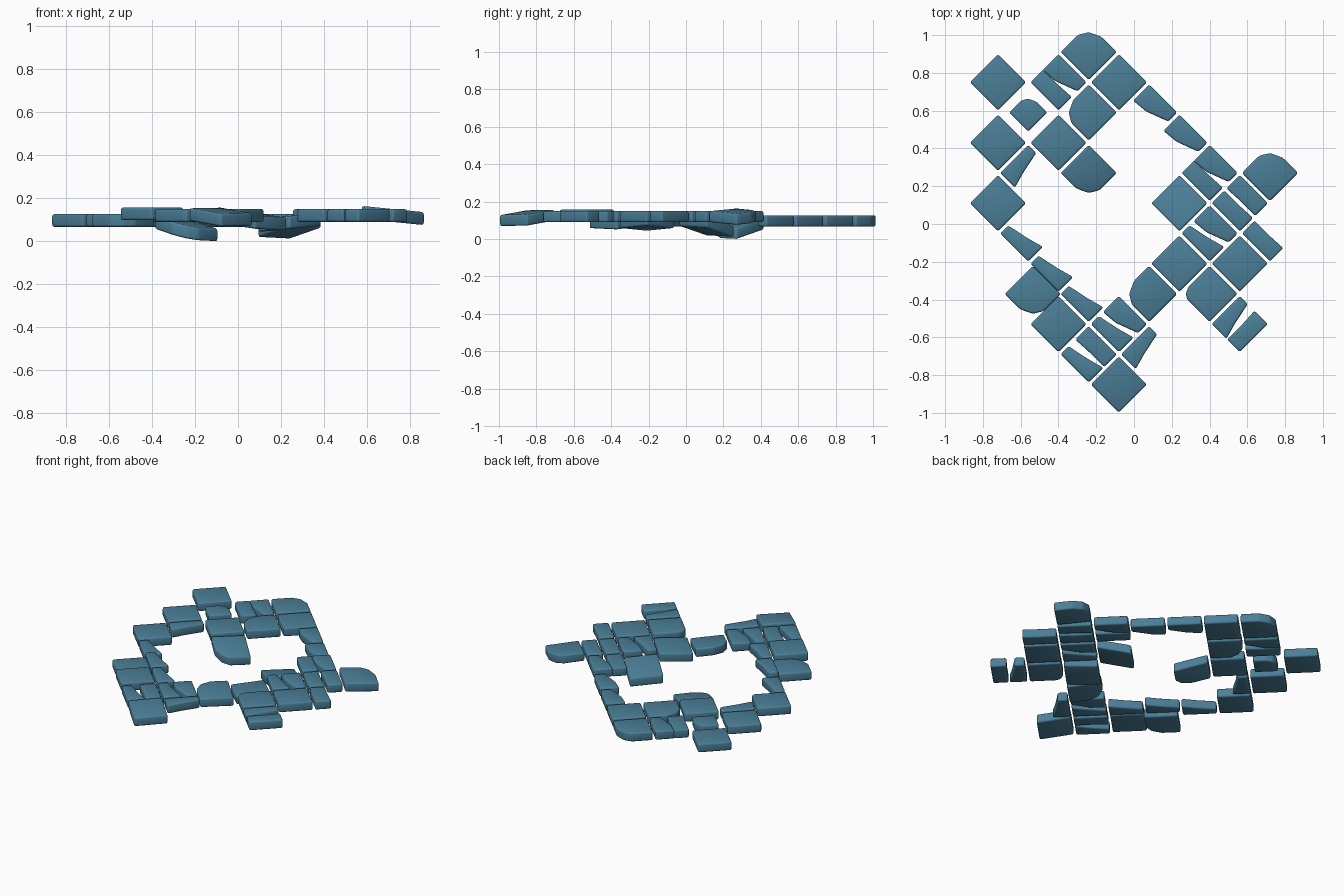
import bpy, bmesh, math
from mathutils import Matrix, Vector

cube = bpy.data.objects.get("Cube")
if cube:
    bpy.data.objects.remove(cube, do_unlink=True)

PITCH = 0.16      # half the diagonal spacing of the paving grid
HALF = 0.105      # half the side of a full stone
THICK = 0.06

stone = bpy.data.materials.new("blue_grey_stone")
stone.use_nodes = True
COLOUR = (0.07, 0.21, 0.31, 1)
stone.diffuse_color = COLOUR
stone.node_tree.nodes["Principled BSDF"].inputs["Base Color"].default_value = COLOUR

# Sunken or leaning stones: cell -> (height, slope along x, slope along y)
leaning = {
    (0, 0): (0.113, -0.08, 0.1),
    (-2, 2): (0.128, 0, 0),
    (-1, 7): (0.058, -0.2, 0.15),
    (2, 6): (0.07, 0.15, -0.2),
    (2, 4): (0.088, 0.1, 0),
    (1, 3): (0.095, -0.1, 0.05),
    (5, 7): (0.12, -0.1, 0),
}


def lay_stone(name, cell, outline, quarter=0):
    """Extrude an outline into a rounded slab and set it in its diagonal cell."""
    x, y = -0.08 + PITCH * cell[0], -0.85 + PITCH * cell[1]
    usual = 0.097 if y > 0.4 or x < -0.5 else 0.12
    z, slope_x, slope_y = leaning.get(cell, (usual, 0, 0))

    bm = bmesh.new()
    face = bm.faces.new([bm.verts.new((px, py, -THICK / 2)) for px, py in outline])
    top = bmesh.ops.extrude_face_region(bm, geom=[face])["geom"]
    raised = [v for v in top if isinstance(v, bmesh.types.BMVert)]
    bmesh.ops.translate(bm, verts=raised, vec=(0, 0, THICK))
    bmesh.ops.recalc_face_normals(bm, faces=bm.faces)
    bmesh.ops.bevel(bm, geom=bm.edges[:], offset=0.011, segments=3,
                    profile=0.5, affect='EDGES', clamp_overlap=True)
    turn = Matrix.Rotation(math.radians(45 + 90 * quarter), 3, 'Z')
    bmesh.ops.rotate(bm, verts=bm.verts, cent=(0, 0, 0), matrix=turn)
    for v in bm.verts:
        v.co.z += slope_x * v.co.x + slope_y * v.co.y

    mesh = bpy.data.meshes.new(name)
    bm.to_mesh(mesh)
    bm.free()
    mesh.materials.append(stone)
    obj = bpy.data.objects.new(name, mesh)
    obj.location = Vector((x, y, z))
    bpy.context.collection.objects.link(obj)
    stones.append(obj)


def worn_corner(cut, scale=1):
    """Square with its far corner broken off in a blunt curve."""
    h = HALF
    pts = [(-h, -h), (h, -h), (h, h - cut), (h - cut * 0.32, h - cut * 0.32),
           (h - cut * 0.85, h)]
    pts.append((-h, h))
    return [(px * scale, py * scale) for px, py in pts]


def strip(start, middle, end):
    """Piece of a split stone, keeping one straight outer edge."""
    h = HALF
    return [(h, -h), (h, h), (h - end, h), (h - middle, h * 0.15), (h - start, -h)]


stones = []
h = HALF
square = [(-h, -h), (h, -h), (h, h), (-h, h)]

# Whole square stones
for cell in [(-4, 10), (-4, 8), (-4, 6), (-2, 8), (0, 10),
             (2, 6), (2, 4), (4, 4), (-2, 2), (0, 0)]:
    lay_stone("square_stone", cell, square)

# Stones with one worn corner; the turn says which corner is lost
TOP, LEFT, BOTTOM = range(3)
for cell, corner in [((-1, 11), TOP), ((5, 7), TOP), ((-1, 9), LEFT), ((1, 3), LEFT),
                     ((-1, 7), BOTTOM), ((-2.85, 3), BOTTOM)]:
    lay_stone("worn_stone", cell, worn_corner(0.095), corner)
lay_stone("chipped_stone", (3, 3), worn_corner(0.05), LEFT)
lay_stone("small_stone", (-3, 9), worn_corner(0.09, 0.68), TOP)

# Split stones; the turn says which outer edge the piece keeps
UPPER_RIGHT, UPPER_LEFT, LOWER_LEFT, LOWER_RIGHT = range(4)
slim = strip(0.06, 0.085, 0.11)
wide = strip(0.067, 0.112, 0.12)
even = strip(0.095, 0.095, 0.1)
pieces = [
    ("wide_split_stone", wide, UPPER_RIGHT,
     [(-2, 10), (0, 2), (1, 9), (2, 8), (3, 7), (3, 5)]),
    ("slim_split_stone", slim, LOWER_LEFT,
     [(-3, 5), (-2, 4), (-1, 3), (0, 2), (-1, 1), (3, 5)]),
    ("slim_edge_stone", slim, UPPER_LEFT, [(-3, 7), (1, 1), (4, 2)]),
    ("half_stone", even, UPPER_RIGHT, [(-1, 1), (4, 6)]),
    ("half_stone", even, LOWER_LEFT, [(-2, 10), (3, 7), (4, 6), (5, 5)]),
    ("half_stone", even, LOWER_RIGHT, [(4, 2)]),
]
for name, outline, edge, cells in pieces:
    for cell in cells:
        lay_stone(name, cell, outline, edge)

# Soft rounded edges
bpy.ops.object.select_all(action='DESELECT')
for obj in stones:
    obj.select_set(True)
bpy.context.view_layer.objects.active = stones[0]
bpy.ops.object.shade_smooth_by_angle(angle=math.radians(40))
